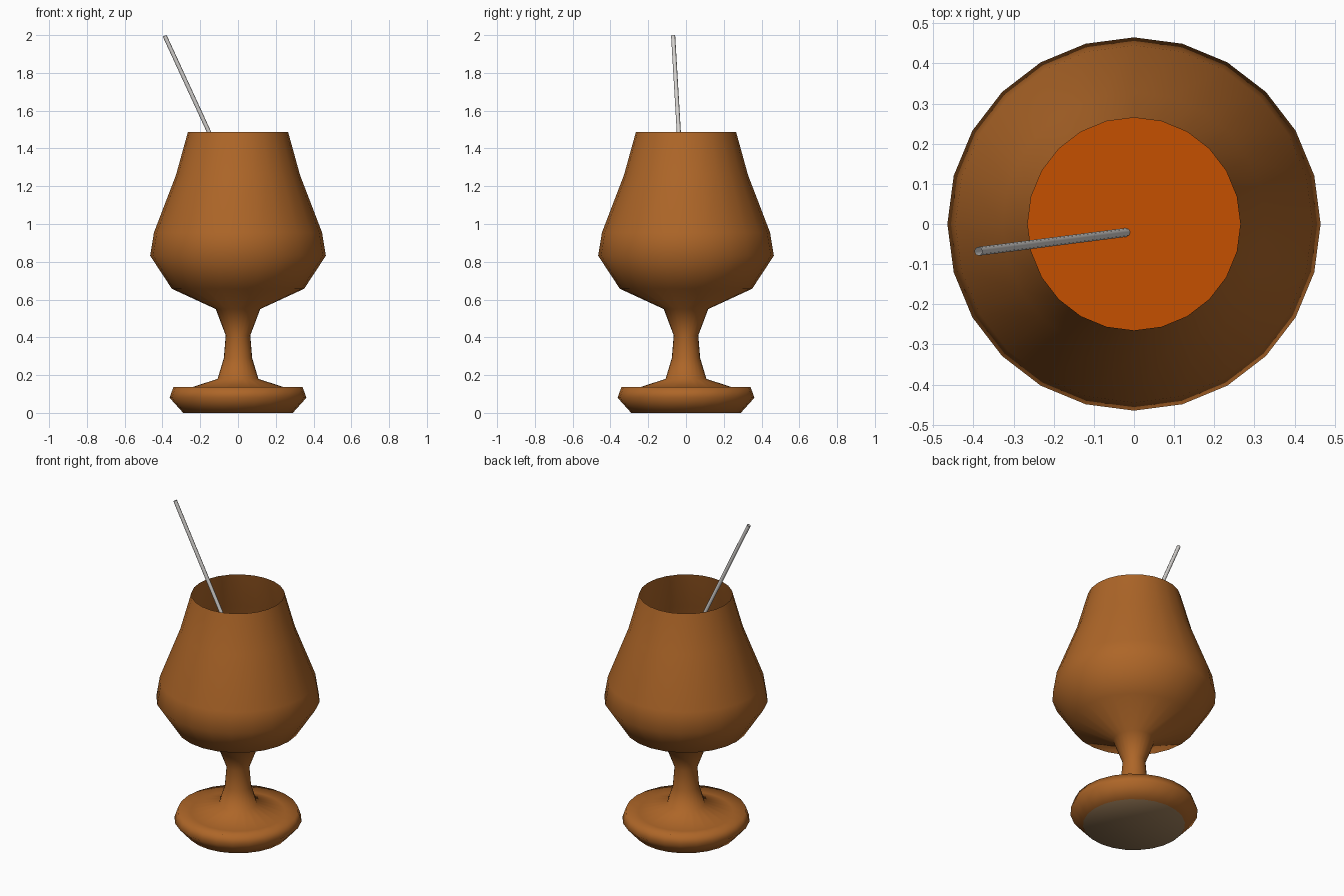
import bpy, bmesh, math
from mathutils import Vector

if "Cube" in bpy.data.objects:
    bpy.data.objects.remove(bpy.data.objects["Cube"])

SIDES = 24


def material(name, rgb):
    m = bpy.data.materials.new(name)
    m.diffuse_color = (*rgb, 1.0)
    m.use_nodes = True
    m.node_tree.nodes["Principled BSDF"].inputs["Base Color"].default_value = m.diffuse_color
    return m


amber = material("amber_glass", (0.42, 0.132, 0.021))
orange = material("orange_drink", (0.56, 0.080, 0.0))
grey = material("straw_grey", (0.66, 0.64, 0.62))
taupe = material("foot_underside", (0.32, 0.20, 0.10))


def finish(name, bm, *mats):
    mesh = bpy.data.meshes.new(name)
    for f in bm.faces:
        f.smooth = True
    bm.to_mesh(mesh)
    bm.free()
    for m in mats:
        mesh.materials.append(m)
    obj = bpy.data.objects.new(name, mesh)
    bpy.context.collection.objects.link(obj)
    return obj


def ring(bm, r, z):
    return [bm.verts.new((r * math.cos(2 * math.pi * i / SIDES),
                          r * math.sin(2 * math.pi * i / SIDES), z))
            for i in range(SIDES)]


# Goblet: foot, stem and thin-walled bowl in one turned profile
profile = [
    (0.29, 0.0), (0.362, 0.08), (0.342, 0.137), (0.268, 0.128),
    (0.108, 0.18), (0.075, 0.29), (0.065, 0.41), (0.118, 0.55),
    (0.35, 0.657), (0.465, 0.832), (0.445, 0.955), (0.328, 1.26),
    (0.265, 1.488)]
bm = bmesh.new()
rings = [ring(bm, r, z) for r, z in profile]
for a, b in zip(rings, rings[1:]):
    for i in range(SIDES):
        j = (i + 1) % SIDES
        bm.faces.new((a[i], a[j], b[j], b[i]))
# Underside of the foot, shaded smoothly into its rim
centre = bm.verts.new((0, 0, 0))
for i in range(SIDES):
    f = bm.faces.new((centre, rings[0][(i + 1) % SIDES], rings[0][i]))
    f.material_index = 1
finish("goblet", bm, amber, taupe)

# Drink surface inside the bowl
bm = bmesh.new()
bm.faces.new(ring(bm, 0.345, 1.2))
finish("drink_surface", bm, orange)

# Leaning straw
top = Vector((-0.388, -0.068, 1.996))
bottom = top + Vector((0.235, 0.030, -0.51)) * (1.15 / 0.51)
bm = bmesh.new()
bmesh.ops.create_cone(bm, cap_ends=False, segments=8, radius1=0.011,
                      radius2=0.011, depth=(top - bottom).length)
straw = finish("straw", bm, grey)
straw.location = (top + bottom) / 2
straw.rotation_euler = (top - bottom).to_track_quat('Z', 'Y').to_euler()
